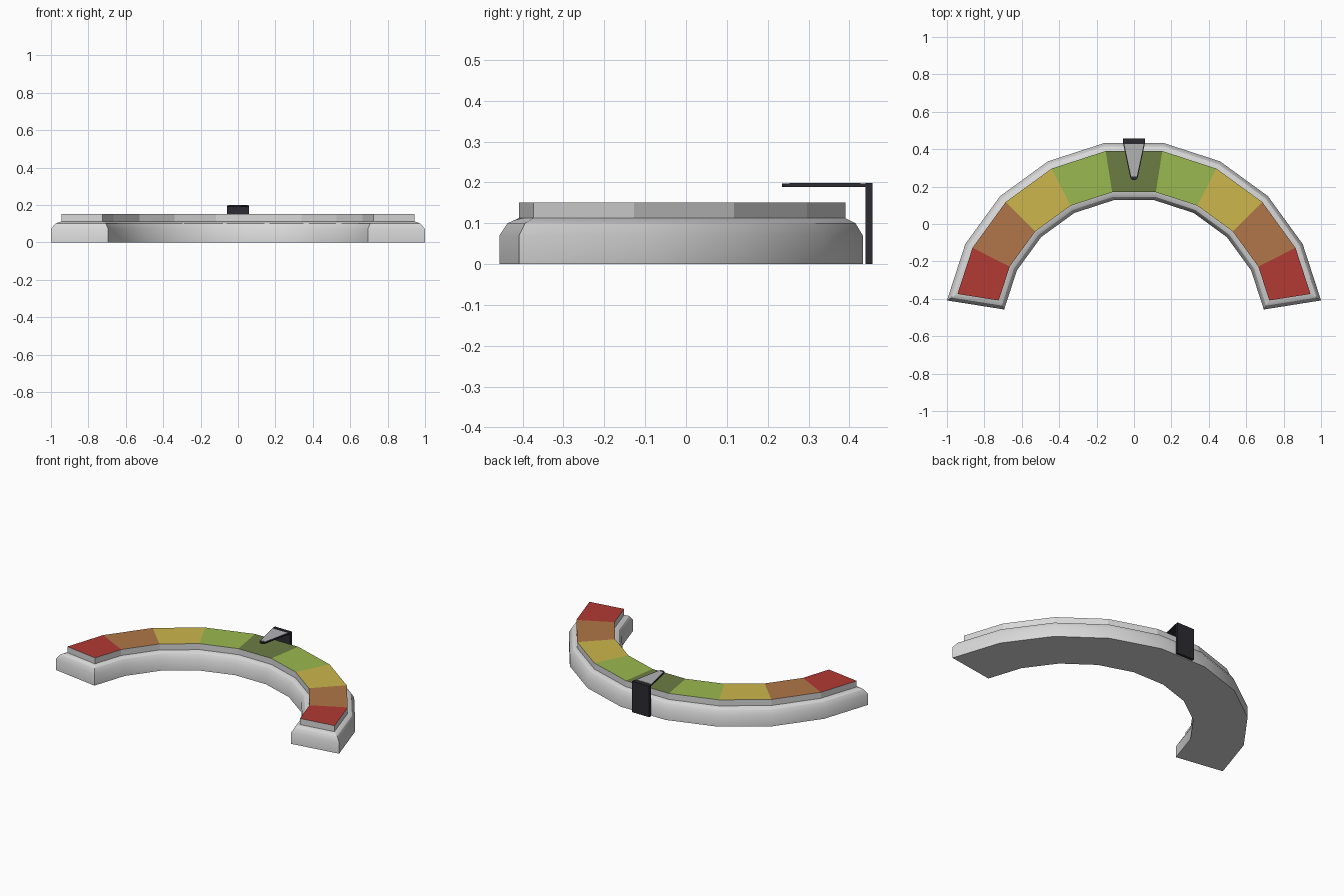
import bpy, bmesh, math

if "Cube" in bpy.data.objects:
    bpy.data.objects.remove(bpy.data.objects["Cube"])

CY = -0.567                      # arc centre in y
STEP = math.radians(18)          # nine straight segments over 162 degrees
A0 = STEP / 2
SEGS = 9


def srgb(r, g, b):
    f = lambda c: c / 12.92 if c <= 0.04045 else ((c + 0.055) / 1.055) ** 2.4
    return (f(r / 255), f(g / 255), f(b / 255), 1)


def material(name, *rgb):
    m = bpy.data.materials.new(name)
    m.diffuse_color = srgb(*rgb)
    m.use_nodes = True
    m.node_tree.nodes["Principled BSDF"].inputs["Base Color"].default_value = m.diffuse_color
    return m


light_grey = material("light grey", 216, 216, 216)
red = material("red", 178, 58, 51)
brown = material("orange brown", 176, 118, 72)
yellow = material("yellow", 204, 183, 76)
green = material("green", 154, 184, 80)
dark_green = material("dark green", 108, 125, 67)
black = material("black", 44, 43, 50)
mid_grey = material("pointer grey", 178, 178, 180)


def make_object(name, bm, mats):
    bmesh.ops.recalc_face_normals(bm, faces=bm.faces[:])
    me = bpy.data.meshes.new(name)
    bm.to_mesh(me)
    bm.free()
    for m in mats:
        me.materials.append(m)
    ob = bpy.data.objects.new(name, me)
    bpy.context.collection.objects.link(ob)
    return ob


def arc_row(apothem, d):
    """Points of one long side of the arc, with its ends moved in by d."""
    pts = []
    for i in range(SEGS + 1):
        a = A0 + i * STEP
        r = apothem / math.cos(A0)
        pts.append([r * math.cos(a), CY + r * math.sin(a)])
    p = (apothem - d * math.sin(A0)) / math.cos(A0)
    x = p * math.cos(A0) - d * math.sin(A0)
    y = CY + p * math.sin(A0) + d * math.cos(A0)
    pts[0], pts[-1] = [x, y], [-x, y]
    return pts


def arc_solid(rings):
    """Loft the arc outline through (inset, z) rings; returns bmesh and top faces."""
    bm = bmesh.new()
    n = SEGS + 1
    loops = []
    for d, z in rings:
        outline = arc_row(1.0 - d, d) + arc_row(0.694 + d, d)[::-1]
        loops.append([bm.verts.new((x, y, z)) for x, y in outline])
    for lo, hi in zip(loops, loops[1:]):
        for i in range(2 * n):
            j = (i + 1) % (2 * n)
            bm.faces.new((lo[i], lo[j], hi[j], hi[i]))
    caps = []
    for lp in (loops[0], loops[-1]):
        caps = [bm.faces.new((lp[i], lp[i + 1], lp[2 * n - 2 - i], lp[2 * n - 1 - i]))
                for i in range(SEGS)]
    return bm, caps


def prism(name, outline, z0, z1, mat):
    bm = bmesh.new()
    lo = [bm.verts.new((x, y, z0)) for x, y in outline]
    hi = [bm.verts.new((x, y, z1)) for x, y in outline]
    bm.faces.new(lo)
    bm.faces.new(hi)
    for i in range(len(lo)):
        j = (i + 1) % len(lo)
        bm.faces.new((lo[i], lo[j], hi[j], hi[i]))
    return make_object(name, bm, [mat])


# Base body: smooth sides with a rounded upper edge
bm, _ = arc_solid([(0, 0), (0, 0.07), (0.018, 0.1), (0.044, 0.113)])
body = make_object("base_body", bm, [light_grey])
bpy.context.view_layer.objects.active = body
body.select_set(True)
bpy.ops.object.shade_smooth_by_angle(angle=math.radians(32))
body.select_set(False)

# Raised gauge strip: symmetric colours on the top faces
bm, tops = arc_solid([(0.043, 0.108), (0.043, 0.151)])
for i, f in enumerate(tops):
    f.material_index = 1 + min(i, SEGS - 1 - i)
make_object("gauge_strip", bm, [light_grey, red, brown, yellow, green, dark_green])

# Pointer: upright plate, tapering arm and its pale top
prism("pointer_upright", [(-0.06, 0.44), (0.06, 0.44), (0.06, 0.457), (-0.06, 0.457)],
      0, 0.198, black)
prism("pointer_arm", [(-0.06, 0.44), (-0.019, 0.245), (-0.009, 0.235),
                      (0.009, 0.235), (0.019, 0.245), (0.06, 0.44)], 0.189, 0.197, black)
prism("pointer_face", [(-0.052, 0.427), (-0.015, 0.254), (0.015, 0.254), (0.052, 0.427)],
      0.196, 0.1985, mid_grey)
